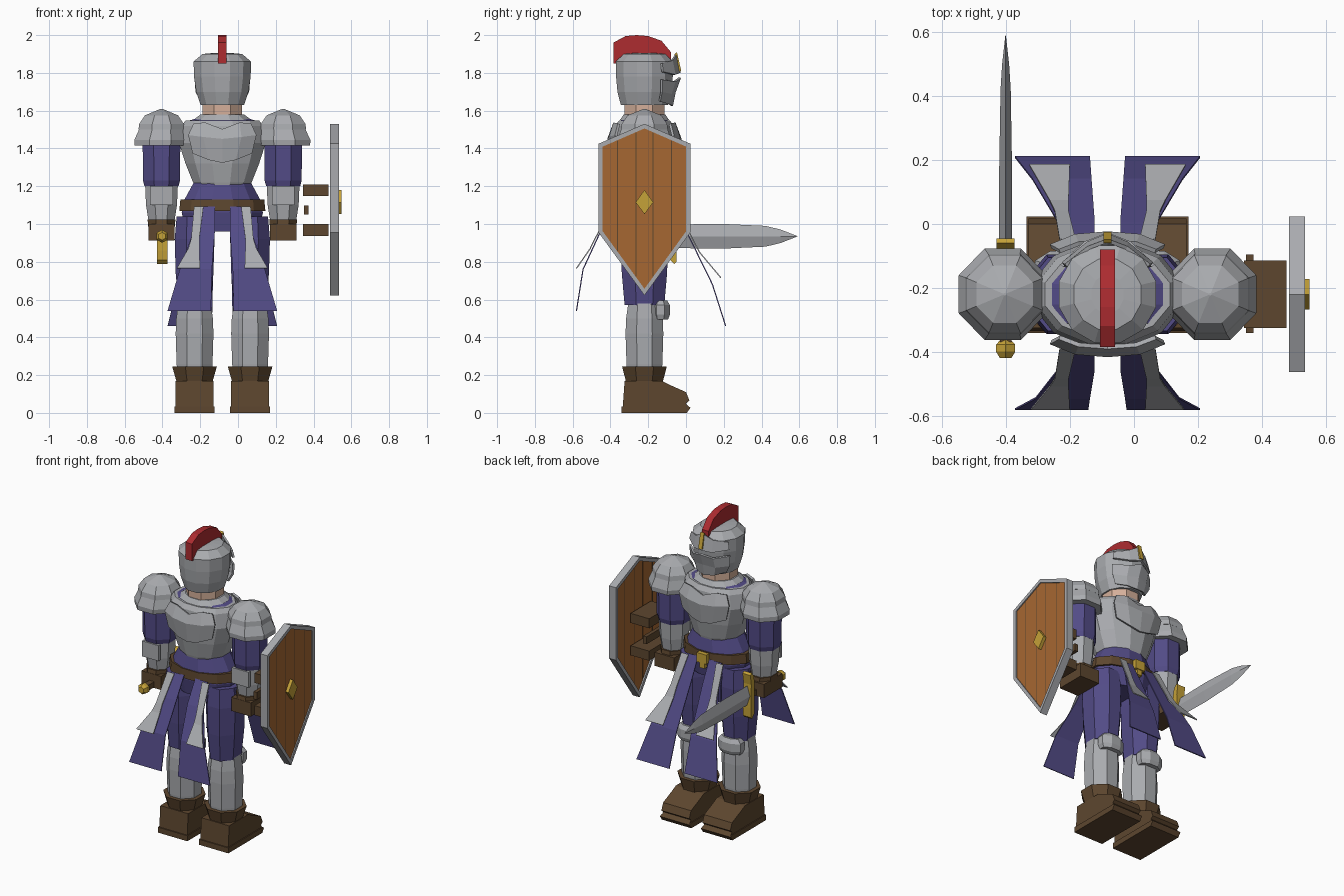
import bpy, bmesh, math

if "Cube" in bpy.data.objects:
    bpy.data.objects.remove(bpy.data.objects["Cube"])

CX, CY = -0.083, -0.22          # body axis
LEG, ARM = 0.147, 0.322         # side offsets of legs and arms


def material(name, rgb):
    m = bpy.data.materials.new(name)
    m.diffuse_color = (*rgb, 1)
    m.use_nodes = True
    m.node_tree.nodes["Principled BSDF"].inputs["Base Color"].default_value = m.diffuse_color
    return m


STEEL = material("steel", (0.40, 0.41, 0.43))
CLOTH = material("purple cloth", (0.085, 0.07, 0.24))
LEATHER = material("brown leather", (0.11, 0.062, 0.028))
WOOD = material("orange wood", (0.38, 0.135, 0.032))
GOLD = material("gold", (0.56, 0.36, 0.04))
RED = material("red plume", (0.42, 0.025, 0.03))
SKIN = material("skin", (0.66, 0.43, 0.32))


def finish(name, bm, mat, thick=0):
    bmesh.ops.recalc_face_normals(bm, faces=bm.faces)
    me = bpy.data.meshes.new(name)
    bm.to_mesh(me)
    bm.free()
    me.materials.append(mat)
    ob = bpy.data.objects.new(name, me)
    bpy.context.collection.objects.link(ob)
    if thick:
        mod = ob.modifiers.new("thickness", "SOLIDIFY")
        mod.thickness = thick
        mod.offset = 0
    return ob


def loft(name, x, y, rings, mat, n=8):
    """Stack of n-sided rings (z, half width, half depth[, dx, dy])."""
    bm = bmesh.new()
    prev = None
    k = 1 / math.cos(math.pi / n)
    for z, rx, ry, *d in rings:
        dx, dy = d or (0, 0)
        ring = []
        for i in range(n):
            a = 2 * math.pi * (i + 0.5) / n
            ring.append(bm.verts.new((x + dx + k * rx * math.cos(a),
                                      y + dy + k * ry * math.sin(a), z)))
        if prev:
            for i in range(n):
                j = (i + 1) % n
                bm.faces.new((prev[i], prev[j], ring[j], ring[i]))
        else:
            bm.faces.new(ring)
        prev = ring
    bm.faces.new(prev)
    return finish(name, bm, mat)


def prism(name, pts, lo, hi, mat):
    """Extrude a (y, z) outline along x."""
    bm = bmesh.new()
    a = [bm.verts.new((lo, y, z)) for y, z in pts]
    b = [bm.verts.new((hi, y, z)) for y, z in pts]
    bm.faces.new(a)
    bm.faces.new(b)
    for i in range(len(pts)):
        j = (i + 1) % len(pts)
        bm.faces.new((a[i], a[j], b[j], b[i]))
    return finish(name, bm, mat)


def box(name, x0, x1, y0, y1, z0, z1, mat):
    return prism(name, [(y0, z0), (y1, z0), (y1, z1), (y0, z1)], x0, x1, mat)


def sheet(name, rows, mat, thick=0.008):
    """Grid of points skinned into a thin plate."""
    bm = bmesh.new()
    g = [[bm.verts.new(p) for p in r] for r in rows]
    for r, s in zip(g, g[1:]):
        for i in range(len(r) - 1):
            bm.faces.new((r[i], r[i + 1], s[i + 1], s[i]))
    return finish(name, bm, mat, thick)


def mirrored(half):
    """Complete a centre-outward row of (offset, y, z) on both sides."""
    return [(CX - o, y, z) for o, y, z in reversed(half[1:])] + \
           [(CX + o, y, z) for o, y, z in half]


# Head, helmet and plume
loft("neck", CX, CY, [(1.54, .105, .105), (1.65, .105, .105)], SKIN)
loft("helmet", CX, CY, [(1.63, .115, .125), (1.70, .138, .143), (1.78, .15, .15),
     (1.86, .152, .152), (1.90, .105, .11), (1.905, .05, .06)], STEEL, 12)
prism("plume", [(-.385, 1.85), (-.385, 1.96), (-.32, 1.995), (-.26, 2.0), (-.2, 1.995),
      (-.13, 1.97), (-.08, 1.91), (-.08, 1.86)], CX - .023, CX + .023, RED)
sheet("brow_plate", [mirrored([(0, -.052, 1.90), (.06, -.075, 1.865), (.13, -.13, 1.85)]),
      mirrored([(0, -.035, 1.80), (.06, -.06, 1.79), (.14, -.125, 1.805)])], STEEL, .012)
sheet("face_guard", [mirrored([(0, -.032, 1.775), (.07, -.06, 1.755), (.143, -.13, 1.765)]),
      mirrored([(0, -.06, 1.70), (.07, -.08, 1.69), (.138, -.13, 1.70)]),
      mirrored([(0, -.075, 1.625), (.06, -.09, 1.635), (.11, -.14, 1.65)])], STEEL, .012)
prism("helmet_ornament", [(-.06, 1.90), (-.048, 1.91), (-.025, 1.81), (-.04, 1.81)],
      CX - .013, CX + .013, GOLD)

# Torso armour, tunic and belt
loft("torso", CX, CY, [(1.165, .11, .12), (1.22, .155, .135), (1.32, .195, .155),
     (1.43, .23, .165), (1.52, .215, .155), (1.548, .195, .135)], STEEL, 12)
loft("tunic_collar", CX, CY, [(1.545, .185, .125), (1.555, .15, .12)], CLOTH, 12)
loft("steel_collar", CX, CY, [(1.55, .155, .13), (1.58, .115, .11)], STEEL, 12)
loft("tunic_waist", CX, CY, [(.96, .19, .125), (1.06, .215, .145), (1.13, .20, .145),
     (1.24, .14, .125)], CLOTH, 12)
loft("belt", CX, CY, [(1.07, .228, .155), (1.13, .222, .152)], LEATHER, 12)
box("buckle", CX - .035, CX + .035, -.075, -.04, 1.065, 1.125, GOLD)
box("buckle_drop", CX - .017, CX + .017, -.07, -.045, 1.03, 1.07, GOLD)
for s, side in ((-1, "back"), (1, "front")):
    def out(d):
        return CY + s * d
    sheet(side + "_chest_plate", [
        mirrored([(0, out(.165), 1.50), (.09, out(.158), 1.535), (.15, out(.135), 1.53)]),
        mirrored([(0, out(.19), 1.45), (.10, out(.182), 1.46), (.178, out(.15), 1.47)]),
        mirrored([(0, out(.172), 1.325), (.07, out(.168), 1.34), (.155, out(.145), 1.375)])],
        STEEL, .014)

# Rows of (outer, inner, y, z) for flared skirt panels and their trim
PANELS = {
    "back_skirt": [(.13, .04, -.375, 1.09), (.155, .04, -.455, .955), (.225, .055, -.545, .76),
                   (.29, .06, -.58, .54)],
    "front_skirt": [(.13, .04, -.065, 1.09), (.155, .04, .005, .955), (.235, .05, .14, .68),
                    (.29, .055, .21, .46)]}
TRIMS = {
    "back_trim": [(.15, .10, -.39, 1.09), (.165, .122, -.483, .92), (.18, .122, -.507, .87),
                  (.24, .118, -.58, .765)],
    "front_trim": [(.15, .10, -.05, 1.09), (.165, .122, .04, .91), (.18, .122, .072, .85),
                   (.245, .118, .185, .715)]}

for s, side in ((-1, "left"), (1, "right")):
    # Skirt panels
    for group, mat in ((PANELS, CLOTH), (TRIMS, STEEL)):
        for nm, rows in group.items():
            sheet(f"{side}_{nm}", [[(CX + s * o, y, z), (CX + s * (o + i) / 2, y, z),
                  (CX + s * i, y, z)] for o, i, y, z in rows], mat, .006)

    # Legs
    x = CX + s * LEG
    loft(side + "_thigh", x, CY, [(.57, .085, .105), (.74, .10, .12), (.92, .105, .125),
         (1.04, .095, .115)], CLOTH)
    loft(side + "_shin", x, CY, [(.15, .085, .085), (.26, .095, .095), (.42, .10, .10),
         (.50, .097, .097), (.585, .085, .085)], STEEL)
    loft(side + "_knee_plate", x, -.135, [(.495, .07, .04), (.52, .08, .05), (.57, .08, .05),
         (.595, .06, .035)], STEEL)
    loft(side + "_boot_cuff", x, CY, [(.15, .09, .095), (.175, .098, .10),
         (.245, .118, .118)], LEATHER)
    prism(side + "_boot", [(-.335, .03), (-.325, .17), (-.13, .17), (-.09, .15), (.0, .11),
          (.018, .065), (.0, .05), (.018, .03)], x - .10, x + .10, LEATHER)
    prism(side + "_sole", [(-.342, 0), (-.342, .035), (.01, .035), (.024, .028), (.005, 0)],
          x - .106, x + .106, LEATHER)

    # Arms
    x = CX + s * ARM
    loft(side + "_sleeve", x, CY, [(1.20, .09, .09), (1.23, .098, .098),
         (1.47, .10, .10)], CLOTH)
    loft(side + "_forearm", x, CY, [(1.0, .066, .07), (1.10, .082, .085),
         (1.215, .087, .09)], STEEL)
    loft(side + "_glove_cuff", x, CY, [(.985, .07, .09), (1.025, .074, .085)], LEATHER)
    box(side + "_glove", x - .07, x + .07, CY - .09, CY + .10, .912, 1.0, LEATHER)
    box(side + "_elbow_plate", x - .06, x + .06, CY - .10, CY - .08, 1.10, 1.20, STEEL)

    # Layered shoulder armour
    loft(side + "_shoulder_skirt", x, CY, [(1.415, .135, .14, s * .008, 0),
         (1.445, .138, .143, s * .006, 0), (1.515, .112, .118)], STEEL)
    loft(side + "_shoulder_dome", x, CY, [(1.50, .122, .124), (1.53, .118, .12),
         (1.575, .088, .09), (1.61, .004, .004)], STEEL)

# Sword pointing forward from the left hand
SX, SZ = -.402, .935
bm = bmesh.new()
prev = None
for y, h, w in ((-.06, .062, .02), (.18, .066, .02), (.42, .055, .016), (.50, .036, .011),
                (.59, .001, .001)):
    ring = [bm.verts.new((SX + a * w, y, SZ + b * h))
            for a, b in ((1, 0), (0, 1), (-1, 0), (0, -1))]
    if prev:
        for i in range(4):
            bm.faces.new((prev[i], prev[i - 1], ring[i - 1], ring[i]))
    else:
        bm.faces.new(ring)
    prev = ring
bm.faces.new(prev)
finish("sword_blade", bm, STEEL)
prism("sword_guard", [(-.09, .86), (-.09, 1.01), (-.08, 1.06), (-.06, 1.085), (-.045, 1.075),
      (-.055, 1.01), (-.05, .86), (-.05, .80), (-.062, .787), (-.085, .81)],
      SX - .028, SX + .028, GOLD)
prism("sword_grip", [(-.37, SZ - .018), (-.37, SZ + .018), (-.08, SZ + .018),
      (-.08, SZ - .018)], SX - .018, SX + .018, LEATHER)
pommel = loft("sword_pommel", 0, 0, [(-.03, .014, .014), (-.012, .03, .03), (.01, .03, .03),
              (.03, .018, .018)], GOLD, 6)
pommel.rotation_euler.x = math.pi / 2
pommel.location = (SX, -.39, SZ)


# Shield on the right arm
def shield_outline(k):
    return [(CY + y * (1 - k / .243), z + dz * k) for y, z, dz in (
        (-.243, 1.425, -.7), (0, 1.53, -1.1), (.243, 1.425, -.7), (.243, .955, .3),
        (0, .622, 1.6), (-.243, .955, .3))]


outer, inner = shield_outline(0), shield_outline(.022)
bm = bmesh.new()
loops = [[bm.verts.new((x, y, z)) for y, z in pts] for x, pts in
         ((.486, inner), (.486, outer), (.535, outer), (.535, inner))]
for a in range(4):
    p, q = loops[a], loops[(a + 1) % 4]
    for i in range(6):
        j = (i + 1) % 6
        bm.faces.new((p[i], p[j], q[j], q[i]))
finish("shield_rim", bm, STEEL)
prism("shield_boards", inner, .495, .528, WOOD)
for d in (-.143, -.045, .045, .143):
    top = 1.503 - abs(d) * .43
    bottom = .66 + abs(d) * 1.37
    box("board_seam", .494, .529, CY + d - .002, CY + d + .002, bottom, top, LEATHER)
prism("shield_stud", [(CY - .047, 1.115), (CY, 1.18), (CY + .047, 1.115), (CY, 1.052)],
      .525, .549, GOLD)
for z in (.937, 1.147):
    box("shield_strap", .345, .478, -.325, -.115, z, z + .062, LEATHER)
box("shield_handle", .35, .374, -.342, -.095, 1.05, 1.098, LEATHER)
